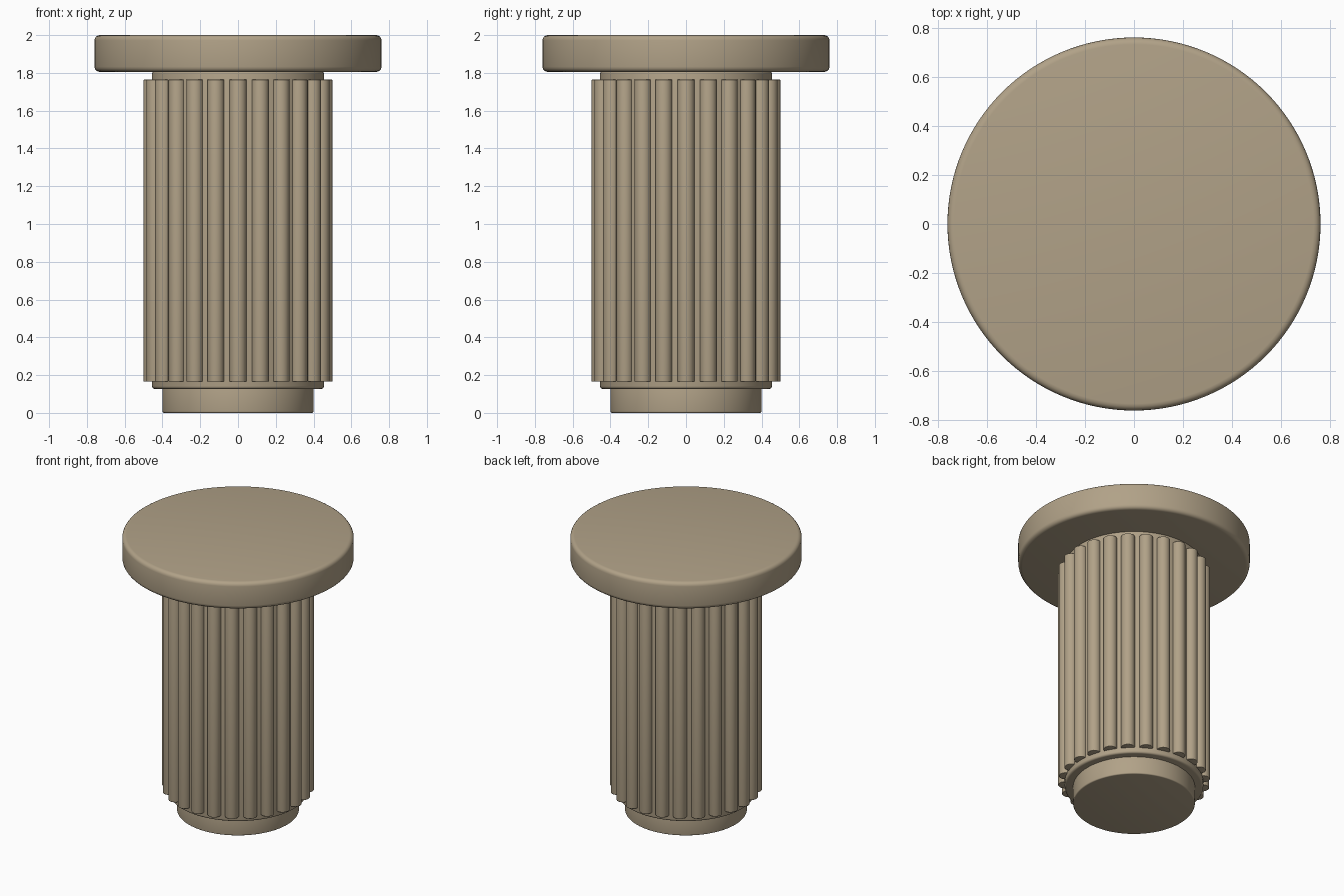
import bpy, math

if "Cube" in bpy.data.objects:
    bpy.data.objects.remove(bpy.data.objects["Cube"])

tan = bpy.data.materials.new("warm_tan")
tan.diffuse_color = (0.44, 0.36, 0.245, 1)
tan.use_nodes = True
tan.node_tree.nodes["Principled BSDF"].inputs["Base Color"].default_value = tan.diffuse_color


def rounded_cylinder(name, radius, z0, z1, bevel, sides, x=0.0, y=0.0):
    """Upright smooth cylinder with rounded rims."""
    bpy.ops.mesh.primitive_cylinder_add(
        vertices=sides, radius=radius, depth=z1 - z0, location=(x, y, (z0 + z1) / 2))
    ob = bpy.context.object
    ob.name = name
    ob.data.materials.append(tan)
    if bevel:
        mod = ob.modifiers.new("rounded_rim", 'BEVEL')
        mod.width = bevel
        mod.segments = 4
        mod.limit_method = 'ANGLE'
        mod.angle_limit = math.radians(50)
        bpy.ops.object.modifier_apply(modifier=mod.name)
    bpy.ops.object.shade_smooth_by_angle(angle=math.radians(35))
    return ob


# Base plinth, inner drum and table top
rounded_cylinder("base_plinth", 0.40, 0.0, 0.135, 0.008, 96)
rounded_cylinder("inner_drum", 0.455, 0.127, 1.81, 0.015, 96)
rounded_cylinder("table_top", 0.76, 1.805, 2.0, 0.028, 128)

# Ring of round vertical slats around the drum
SLATS = 24
for i in range(SLATS):
    a = 2 * math.pi * i / SLATS
    rounded_cylinder(f"slat_{i + 1}", 0.045, 0.165, 1.765, 0.004, 24,
                     0.455 * math.cos(a), 0.455 * math.sin(a))
